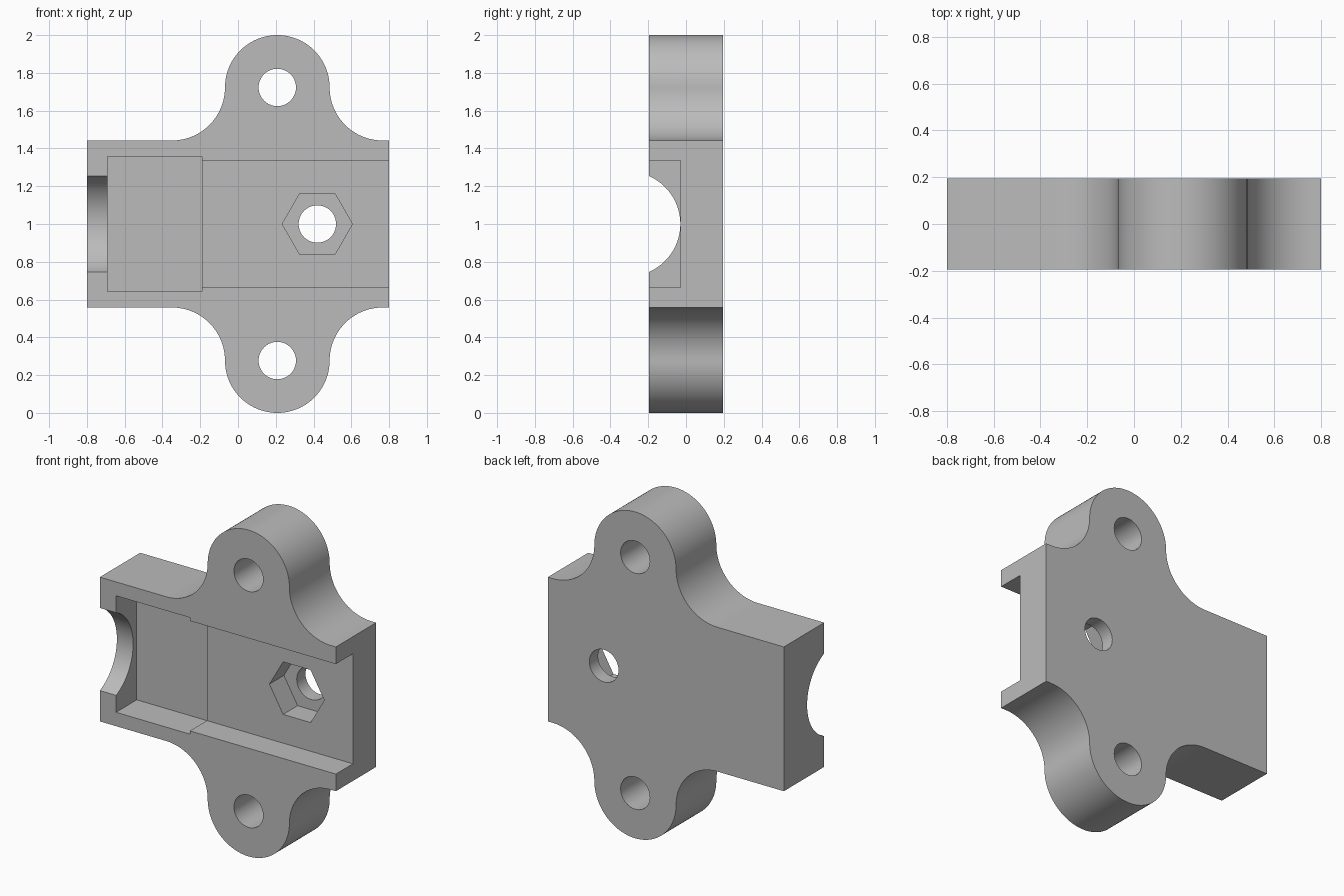
import bpy
import bmesh
from math import cos, sin, pi, radians
from mathutils import Matrix

if "Cube" in bpy.data.objects:
    bpy.data.objects.remove(bpy.data.objects["Cube"], do_unlink=True)

HALF_X, HALF_Y, MID_Z = 0.8, 0.195, 1.0
EAR_X, EAR_R = 0.208, 0.277
EAR_H = 1 - EAR_R          # ear centre above the middle
BODY_H = 0.442             # half height of the body
FILLET = EAR_H - BODY_H    # concave blend radius
NUT_X = 0.42

grey = bpy.data.materials.new("plain grey")
grey.use_nodes = True
colour = (0.5, 0.5, 0.5, 1)
grey.diffuse_color = colour
grey.node_tree.nodes["Principled BSDF"].inputs["Base Color"].default_value = colour


def arc(cx, cz, r, start, end, n):
    steps = [radians(start + (end - start) * i / n) for i in range(n + 1)]
    return [(cx + r * cos(a), cz + r * sin(a)) for a in steps]


def make_object(name, bm):
    bmesh.ops.recalc_face_normals(bm, faces=bm.faces)
    mesh = bpy.data.meshes.new(name)
    bm.to_mesh(mesh)
    bm.free()
    obj = bpy.data.objects.new(name, mesh)
    bpy.context.collection.objects.link(obj)
    return obj


def prism(name, outline, y0, y1):
    """Extrude an x-z outline from y0 to y1."""
    bm = bmesh.new()
    face = bm.faces.new([bm.verts.new((x, y0, MID_Z + z)) for x, z in outline])
    result = bmesh.ops.extrude_face_region(bm, geom=[face])
    verts = [v for v in result["geom"] if isinstance(v, bmesh.types.BMVert)]
    bmesh.ops.translate(bm, verts=verts, vec=(0, y1 - y0, 0))
    return make_object(name, bm)


def rect(x0, x1, h):
    return [(x0, -h), (x1, -h), (x1, h), (x0, h)]


def circle(x, z, r, n):
    return arc(x, z, r, 0, 360, n)[:-1]


# Plate outline: upper half from right to left, then mirrored below
reach = EAR_R + FILLET
upper = [(HALF_X, BODY_H)]
upper += arc(EAR_X + reach, EAR_H, FILLET, 270, 180, 24)
upper += arc(EAR_X, EAR_H, EAR_R, 0, 180, 48)[1:]
upper += arc(EAR_X - reach, EAR_H, FILLET, 0, -90, 24)[1:]
upper += [(-HALF_X, BODY_H)]
lower = [(x, -z) for x, z in reversed(upper)]
plate = prism("mounting_plate", upper + lower, -HALF_Y, HALF_Y)
plate.data.materials.append(grey)

# Recesses, nut pocket and through holes
cutters = [
    prism("wide_recess", rect(-0.69, -0.19, 0.357), -0.4, 0.005),
    prism("long_channel", rect(-0.3, 0.9, 0.337), -0.4, -0.03),
    prism("nut_pocket", circle(NUT_X, 0, 0.186, 6), -0.3, 0.11),
    prism("bolt_hole", circle(NUT_X, 0, 0.099, 48), -0.4, 0.4),
]
for side in (1, -1):
    cutters.append(prism("ear_hole", circle(EAR_X, side * EAR_H, 0.099, 48), -0.4, 0.4))

# Rounded notch through the end wall
bm = bmesh.new()
bmesh.ops.create_cone(bm, cap_ends=True, segments=96, radius1=0.277, radius2=0.277, depth=0.4,
                      matrix=Matrix.Translation((-0.7, -0.307, MID_Z)) @ Matrix.Rotation(pi / 2, 4, "Y"))
cutters.append(make_object("end_notch", bm))

bpy.context.view_layer.objects.active = plate
plate.select_set(True)
for cutter in cutters:
    cutter.hide_render = True
    mod = plate.modifiers.new(cutter.name, "BOOLEAN")
    mod.operation = "DIFFERENCE"
    mod.solver = "EXACT"
    mod.object = cutter
    bpy.ops.object.modifier_apply(modifier=mod.name)
    bpy.data.objects.remove(cutter, do_unlink=True)

bpy.ops.object.shade_smooth_by_angle(angle=radians(30))
